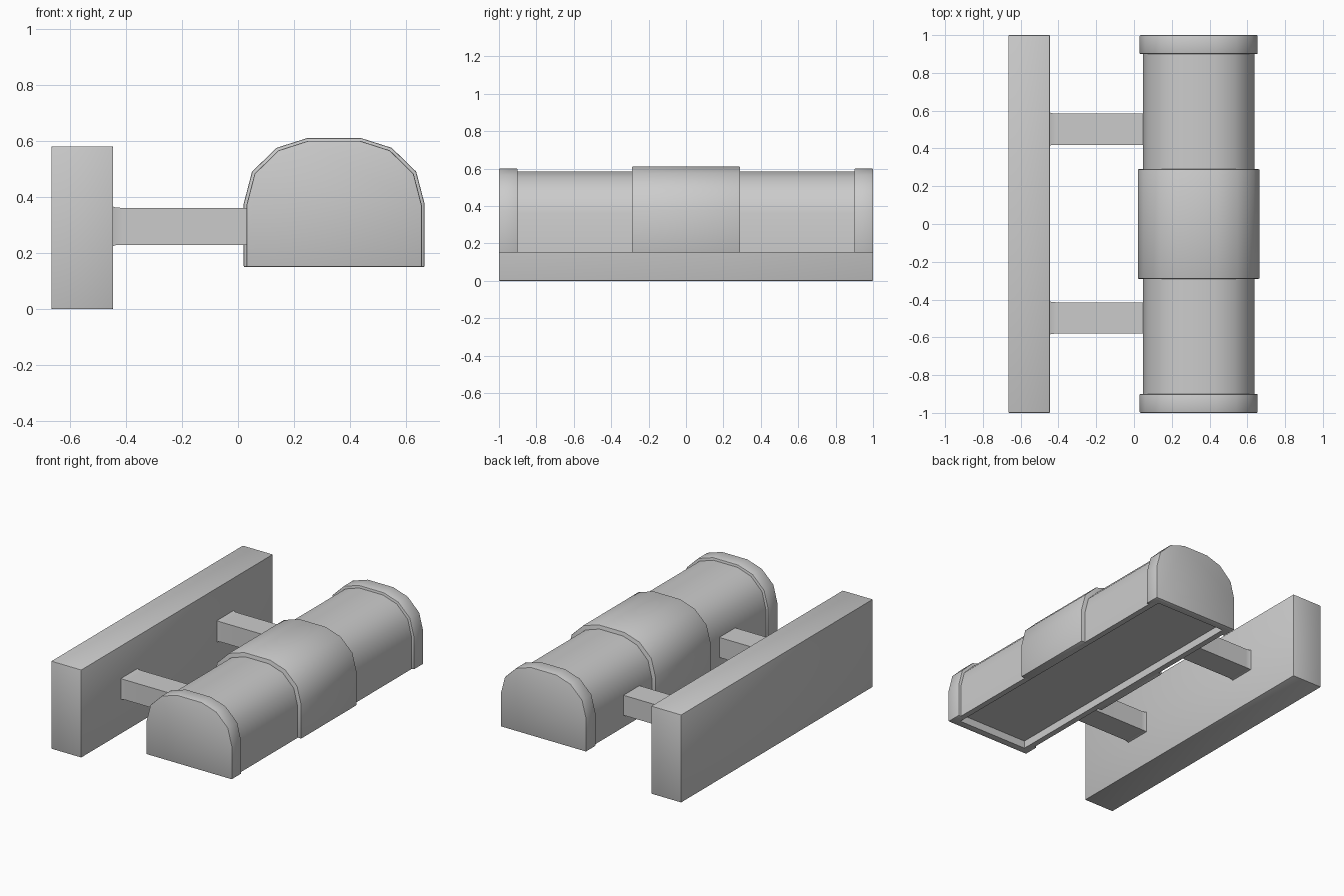
import bpy, bmesh, math

if "Cube" in bpy.data.objects:
    bpy.data.objects.remove(bpy.data.objects["Cube"])

CX, BASE = 0.3425, 0.15
# half of the domed shade outline: (offset from centre, height above base)
HALF = [(0.3225, 0.0), (0.3225, 0.225), (0.2925, 0.34), (0.205, 0.425), (0.095, 0.46)]


def loft(name, rings):
    """Solid through a list of matching closed rings."""
    bm = bmesh.new()
    vs = [[bm.verts.new(p) for p in r] for r in rings]
    n = len(vs[0])
    for a, b in zip(vs, vs[1:]):
        for i in range(n):
            j = (i + 1) % n
            bm.faces.new((a[i], a[j], b[j], b[i]))
    bm.faces.new(vs[0][::-1])
    bm.faces.new(vs[-1])
    bmesh.ops.recalc_face_normals(bm, faces=bm.faces)
    me = bpy.data.meshes.new(name)
    bm.to_mesh(me)
    bm.free()
    ob = bpy.data.objects.new(name, me)
    bpy.context.collection.objects.link(ob)
    return ob


def box(name, x0, x1, y0, y1, z0, z1):
    return loft(name, [[(x, y0, z0), (x, y1, z0), (x, y1, z1), (x, y0, z1)] for x in (x0, x1)])


def dome(name, inset, y0, y1):
    """Domed section, shrunk by inset from the outermost outline."""
    sx, sz = 1 - inset / 0.3225, 1 - inset / 0.46
    pts = [(CX + x * sx, BASE + z * sz) for x, z in HALF]
    pts += [(CX - x * sx, BASE + z * sz) for x, z in reversed(HALF)]
    return loft(name, [[(x, y, z) for x, z in pts] for y in (y0, y1)])


def finish(ob, bevel=0.0, cutter=None):
    bpy.ops.object.select_all(action='DESELECT')
    ob.select_set(True)
    bpy.context.view_layer.objects.active = ob
    if bevel:
        m = ob.modifiers.new("soft_edges", 'BEVEL')
        m.width, m.segments = bevel, 2
        m.limit_method, m.angle_limit = 'ANGLE', math.radians(50)
        bpy.ops.object.modifier_apply(modifier=m.name)
    if cutter:
        m = ob.modifiers.new("recess", 'BOOLEAN')
        m.operation, m.solver, m.object = 'DIFFERENCE', 'EXACT', cutter
        bpy.ops.object.modifier_apply(modifier=m.name)
    bpy.ops.object.shade_smooth_by_angle(angle=math.radians(40))


# Wall plate
finish(box("wall_plate", -0.665, -0.445, -1, 1, 0, 0.58), 0.004)

# Two support arms, slightly flared where they meet the plate
for side, y in (("front", -0.4975), ("back", 0.5025)):
    rings = []
    for x, g in ((-0.45, 0.006), (-0.435, 0.001), (-0.41, 0), (0.1, 0)):
        w, h = 0.083 + g, 0.066 + g
        rings.append([(x, y - w, 0.295 - h), (x, y + w, 0.295 - h),
                      (x, y + w, 0.295 + h), (x, y - w, 0.295 + h)])
    finish(loft(side + "_arm", rings))

# Shallow recess cut into the underside of the shade
recess = box("recess_cutter", 0.085, 0.60, -0.95, 0.95, 0.05, 0.20)
recess.hide_render = True

# Lamp shade: long body, wide middle band, two end caps
finish(dome("shade_body", 0.027, -0.98, 0.98), 0, recess)
finish(dome("middle_band", 0.0, -0.29, 0.29), 0.005, recess)
for side, s in (("front", -1), ("back", 1)):
    finish(dome(side + "_end_cap", 0.01, *sorted((0.9 * s, s))), 0.005, recess)

bpy.data.objects.remove(recess, do_unlink=True)
